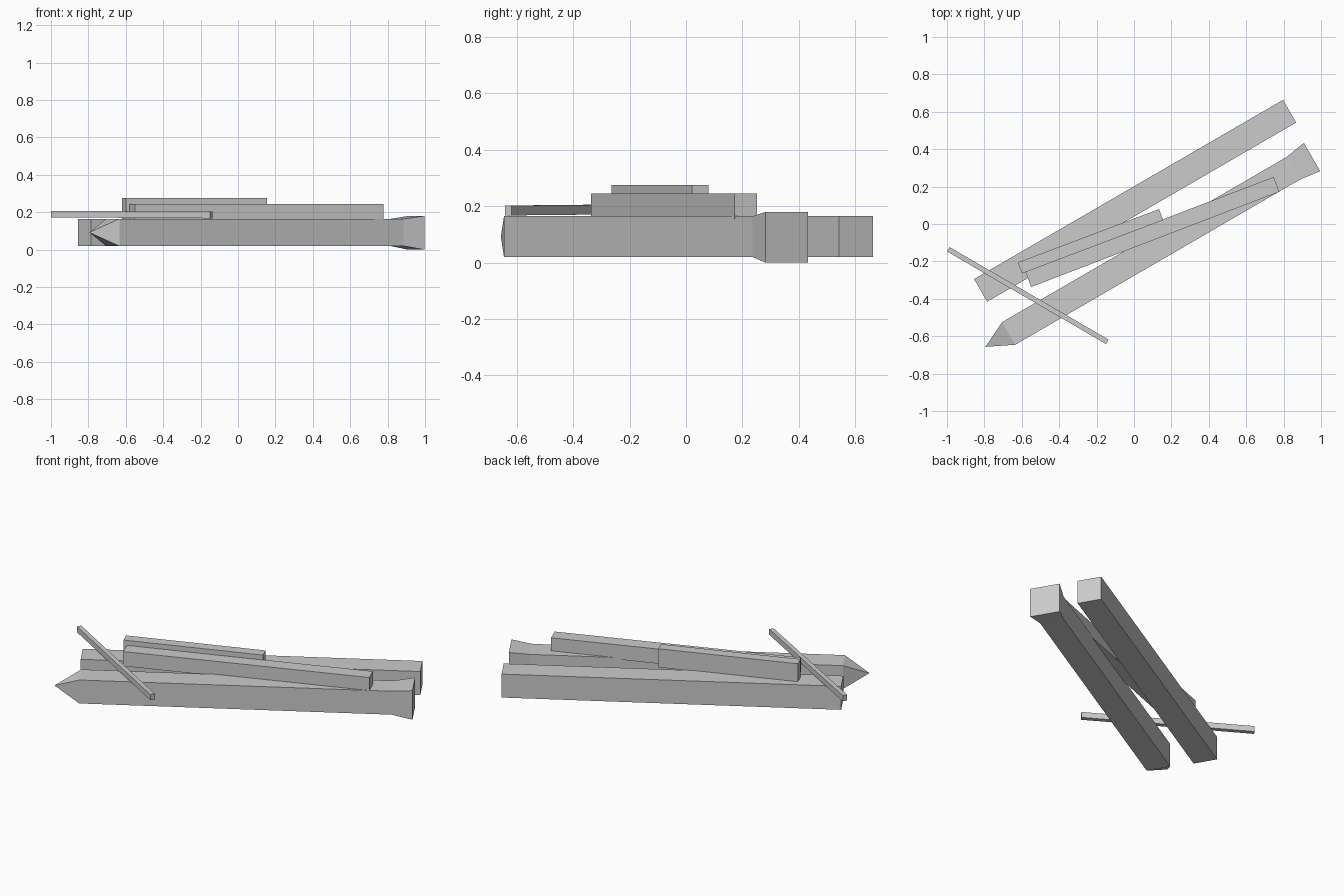
import bpy
import bmesh
from mathutils import Vector

cube = bpy.data.objects.get("Cube")
if cube:
    bpy.data.objects.remove(cube, do_unlink=True)

grey = bpy.data.materials.new("plain_grey")
grey.use_nodes = True
colour = (0.6, 0.6, 0.6, 1)
grey.diffuse_color = colour
grey.node_tree.nodes["Principled BSDF"].inputs["Base Color"].default_value = colour


def beam(name, sections, tip=None):
    """Loft rectangles (centre, width, height) in a line; a tip point closes the start."""
    axis = Vector(sections[-1][0]) - Vector(sections[0][0])
    side = Vector((-axis.y, axis.x, 0)).normalized()
    up = Vector((0, 0, 1))
    bm = bmesh.new()
    rings = []
    for centre, width, height in sections:
        rings.append([bm.verts.new(Vector(centre) + side * width * s / 2 + up * height * t / 2)
                      for s, t in ((-1, -1), (1, -1), (1, 1), (-1, 1))])
    for a, b in zip(rings, rings[1:]):
        for i in range(4):
            j = (i + 1) % 4
            bm.faces.new((a[i], a[j], b[j], b[i]))
    bm.faces.new(rings[-1])
    if tip:
        apex = bm.verts.new(tip)
        for i in range(4):
            bm.faces.new((apex, rings[0][(i + 1) % 4], rings[0][i]))
    else:
        bm.faces.new(rings[0])
    bmesh.ops.recalc_face_normals(bm, faces=bm.faces)
    mesh = bpy.data.meshes.new(name)
    bm.to_mesh(mesh)
    bm.free()
    mesh.materials.append(grey)
    obj = bpy.data.objects.new(name, mesh)
    bpy.context.collection.objects.link(obj)
    return obj


def plank(name, start, end, width, height):
    return beam(name, [(start, width, height), (end, width, height)])


# Two heavy beams lying side by side, the front one pointed and flared
plank("back_beam", (-0.82, -0.355, 0.092), (0.832, 0.603, 0.092), 0.14, 0.145)
beam("pointed_beam",
     [((-0.67, -0.585, 0.092), 0.14, 0.145),
      ((0.85, 0.297, 0.092), 0.14, 0.145),
      ((0.952, 0.358, 0.09), 0.175, 0.18)],
     tip=(-0.795, -0.657, 0.092))

# Planks resting across the beams
plank("long_plank", (-0.565, -0.297, 0.2), (0.762, 0.212, 0.2), 0.085, 0.09)
plank("short_plank", (-0.61, -0.235, 0.218), (0.145, 0.05, 0.218), 0.063, 0.115)

# Thin stick laid over the pointed end
plank("thin_stick", (-0.993, -0.135, 0.19), (-0.143, -0.63, 0.185), 0.027, 0.035)
